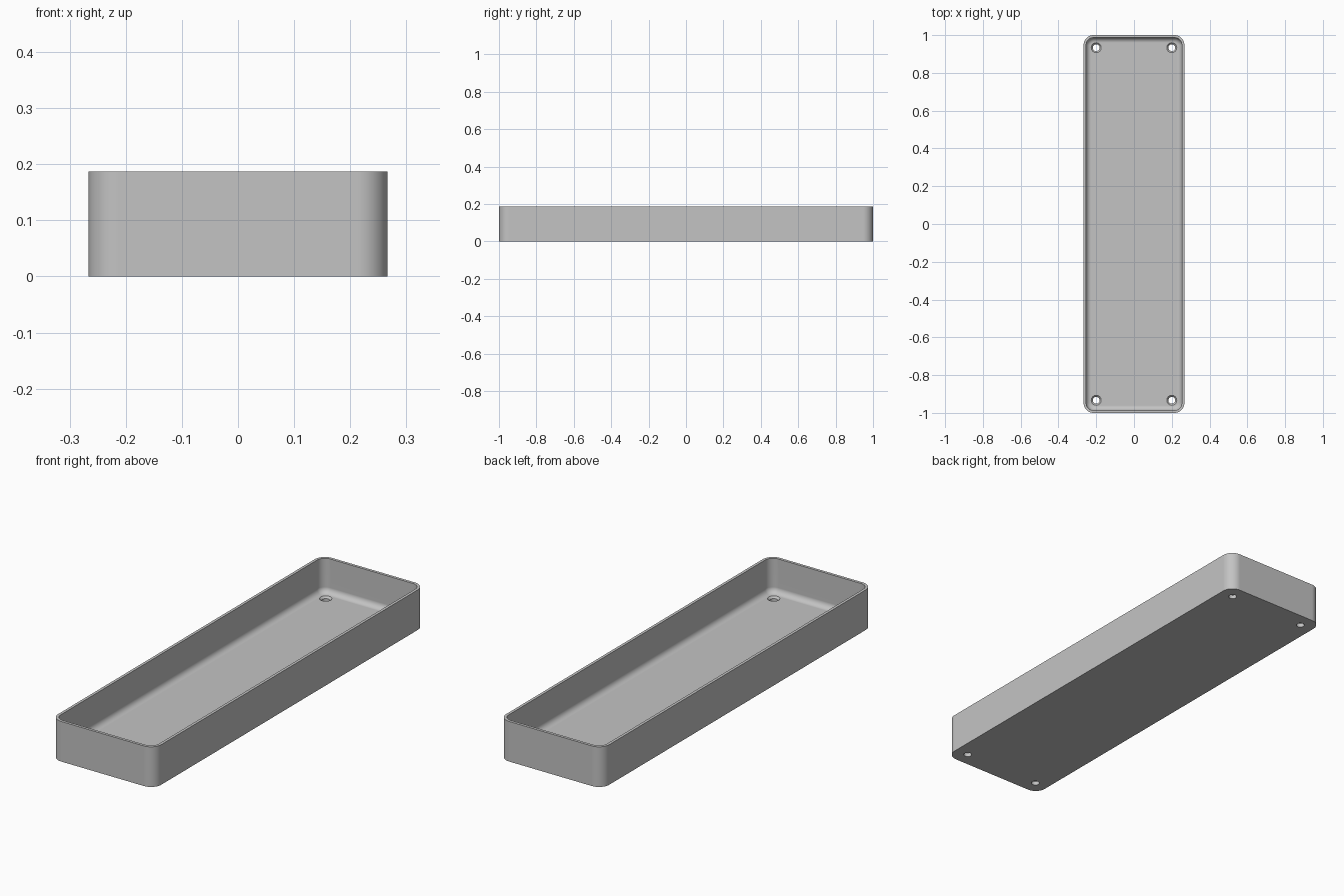
import bpy
import bmesh
from math import sin, cos, pi, radians

cube = bpy.data.objects.get("Cube")
if cube:
    bpy.data.objects.remove(cube)

HALF_X, HALF_Y, HEIGHT = 0.2667, 1.0, 0.1873
CORNER, WALL, FLOOR, FILLET = 0.0533, 0.0133, 0.0267, 0.0267
HOLE_X, HOLE_Y = 0.2, 0.9333
CORNER_STEPS, FILLET_STEPS, HOLE_SIDES = 12, 8, 32

grey = bpy.data.materials.new("plain grey")
grey.use_nodes = True
grey.diffuse_color = (0.55, 0.55, 0.55, 1)
grey.node_tree.nodes["Principled BSDF"].inputs["Base Color"].default_value = grey.diffuse_color


def rounded_outline(inset, z):
    """Rounded rectangle, pulled in from the outer wall by inset."""
    r = CORNER - inset
    points = []
    for quarter, (sx, sy) in enumerate([(1, 1), (-1, 1), (-1, -1), (1, -1)]):
        for i in range(CORNER_STEPS + 1):
            a = (quarter + i / CORNER_STEPS) * pi / 2
            points.append((sx * (HALF_X - CORNER) + r * cos(a),
                           sy * (HALF_Y - CORNER) + r * sin(a), z))
    return points


def circle(x, y, r, z):
    turns = [2 * pi * i / HOLE_SIDES for i in range(HOLE_SIDES)]
    return [(x + r * cos(a), y + r * sin(a), z) for a in turns]


def stacked_solid(name, outlines):
    """Closed solid joining a series of outlines, capped at both ends."""
    bm = bmesh.new()
    rings = [[bm.verts.new(p) for p in outline] for outline in outlines]
    for low, high in zip(rings, rings[1:]):
        for i in range(len(low)):
            j = (i + 1) % len(low)
            bm.faces.new((low[i], low[j], high[j], high[i]))
    bm.faces.new(rings[0][::-1])
    bm.faces.new(rings[-1])
    bmesh.ops.recalc_face_normals(bm, faces=bm.faces)
    mesh = bpy.data.meshes.new(name)
    bm.to_mesh(mesh)
    bm.free()
    mesh.materials.append(grey)
    obj = bpy.data.objects.new(name, mesh)
    bpy.context.collection.objects.link(obj)
    return obj


# Tray: outer wall, rim, inner wall, rounded edge down to the floor
outlines = [rounded_outline(0, 0), rounded_outline(0, HEIGHT), rounded_outline(WALL, HEIGHT)]
for i in range(FILLET_STEPS + 1):
    a = i / FILLET_STEPS * pi / 2
    outlines.append(rounded_outline(WALL + FILLET * (1 - cos(a)),
                                    FLOOR + FILLET * (1 - sin(a))))
tray = stacked_solid("tray", outlines)
bpy.context.view_layer.objects.active = tray
tray.select_set(True)

# Countersunk screw holes in the four floor corners
hole_profile = [(0.018, -0.02), (0.018, 0.018), (0.0265, FLOOR), (0.0265, 0.05)]
for sx in (-1, 1):
    for sy in (-1, 1):
        cutter = stacked_solid("hole_cutter", [
            circle(sx * HOLE_X, sy * HOLE_Y, r, z) for r, z in hole_profile])
        cutter.hide_render = True
        cut = tray.modifiers.new("screw_hole", "BOOLEAN")
        cut.operation = "DIFFERENCE"
        cut.solver = "EXACT"
        cut.object = cutter
        bpy.ops.object.modifier_apply(modifier=cut.name)
        bpy.data.objects.remove(cutter)

# Smooth curves, crisp rim and hole edges
bpy.ops.object.shade_smooth_by_angle(angle=radians(30))
weighted = tray.modifiers.new("even_shading", "WEIGHTED_NORMAL")
weighted.keep_sharp = True
